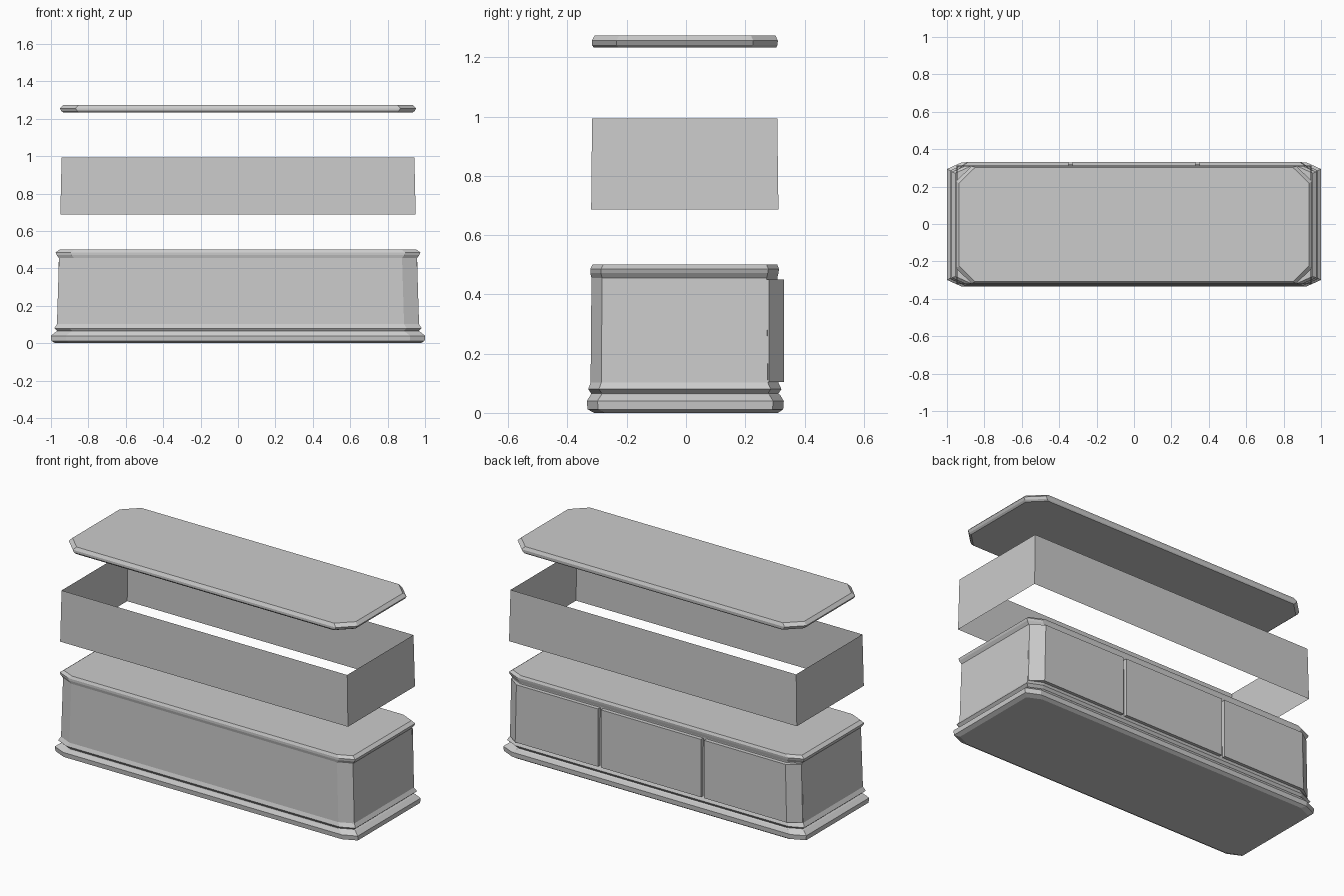
import bpy, bmesh

if "Cube" in bpy.data.objects:
    bpy.data.objects.remove(bpy.data.objects["Cube"])


def octagon(hx, y0, y1, cx, cy):
    # Chamfered rectangle, counter-clockwise
    return [(-hx + cx, y0), (hx - cx, y0), (hx, y0 + cy), (hx, y1 - cy),
            (hx - cx, y1), (-hx + cx, y1), (-hx, y1 - cy), (-hx, y0 + cy)]


def loft(name, rings, capped=True):
    # rings: list of (outline, z), skinned bottom to top
    bm = bmesh.new()
    loops = [[bm.verts.new((x, y, z)) for x, y in pts] for pts, z in rings]
    n = len(loops[0])
    for a, b in zip(loops, loops[1:]):
        for i in range(n):
            j = (i + 1) % n
            bm.faces.new((a[i], a[j], b[j], b[i]))
    if capped:
        bm.faces.new(loops[0][::-1])
        bm.faces.new(loops[-1])
    mesh = bpy.data.meshes.new(name)
    bm.to_mesh(mesh)
    bm.free()
    obj = bpy.data.objects.new(name, mesh)
    bpy.context.collection.objects.link(obj)
    return obj


# Counter body with plinth mouldings and top rim: z, half x, front y, back y
profile = [
    (0.00, 0.975, -0.31, 0.31),
    (0.012, 0.998, -0.332, 0.328),
    (0.04, 1.00, -0.335, 0.33),
    (0.06, 0.975, -0.322, 0.318),
    (0.065, 0.965, -0.32, 0.312),
    (0.08, 0.982, -0.33, 0.322),
    (0.102, 0.968, -0.322, 0.312),
    (0.455, 0.957, -0.319, 0.308),
    (0.472, 0.97, -0.323, 0.312),
    (0.485, 0.975, -0.323, 0.314),
    (0.50, 0.955, -0.316, 0.308),
]
loft("counter_base", [(octagon(hx, y0, y1, 0.08, 0.036), z)
                      for z, hx, y0, y1 in profile])

# Three raised back panels separated by narrow grooves
loft("back_panel_middle", [([(-0.33, 0.30), (0.33, 0.30),
                             (0.33, 0.331), (-0.33, 0.331)], z)
                           for z in (0.105, 0.45)])
for side, label in ((1, "right"), (-1, "left")):
    rings = []
    for z, e in ((0.105, 0.966), (0.45, 0.958)):
        pts = [(0.35, 0.27), (e, 0.27), (e, 0.28), (e - 0.07, 0.331), (0.35, 0.331)]
        pts = [(side * x, y) for x, y in pts]
        rings.append((pts if side > 0 else pts[::-1], z))
    loft("back_panel_" + label, rings)

# Open glass walls, a single thin sheet
glass = []
for z, hx, y0, y1 in ((0.687, 0.95, -0.32, 0.312), (0.993, 0.943, -0.317, 0.308)):
    glass.append(([(-hx, y0), (hx, y0), (hx, y1), (-hx, y1)], z))
loft("glass_walls", glass, capped=False)

# Floating lid with bevelled rim
loft("lid", [(octagon(hx, y0, y1, 0.085, 0.083), z) for z, hx, y0, y1 in (
    (1.234, 0.935, -0.312, 0.305),
    (1.242, 0.945, -0.318, 0.309),
    (1.256, 0.953, -0.318, 0.31),
    (1.274, 0.935, -0.308, 0.302))])
